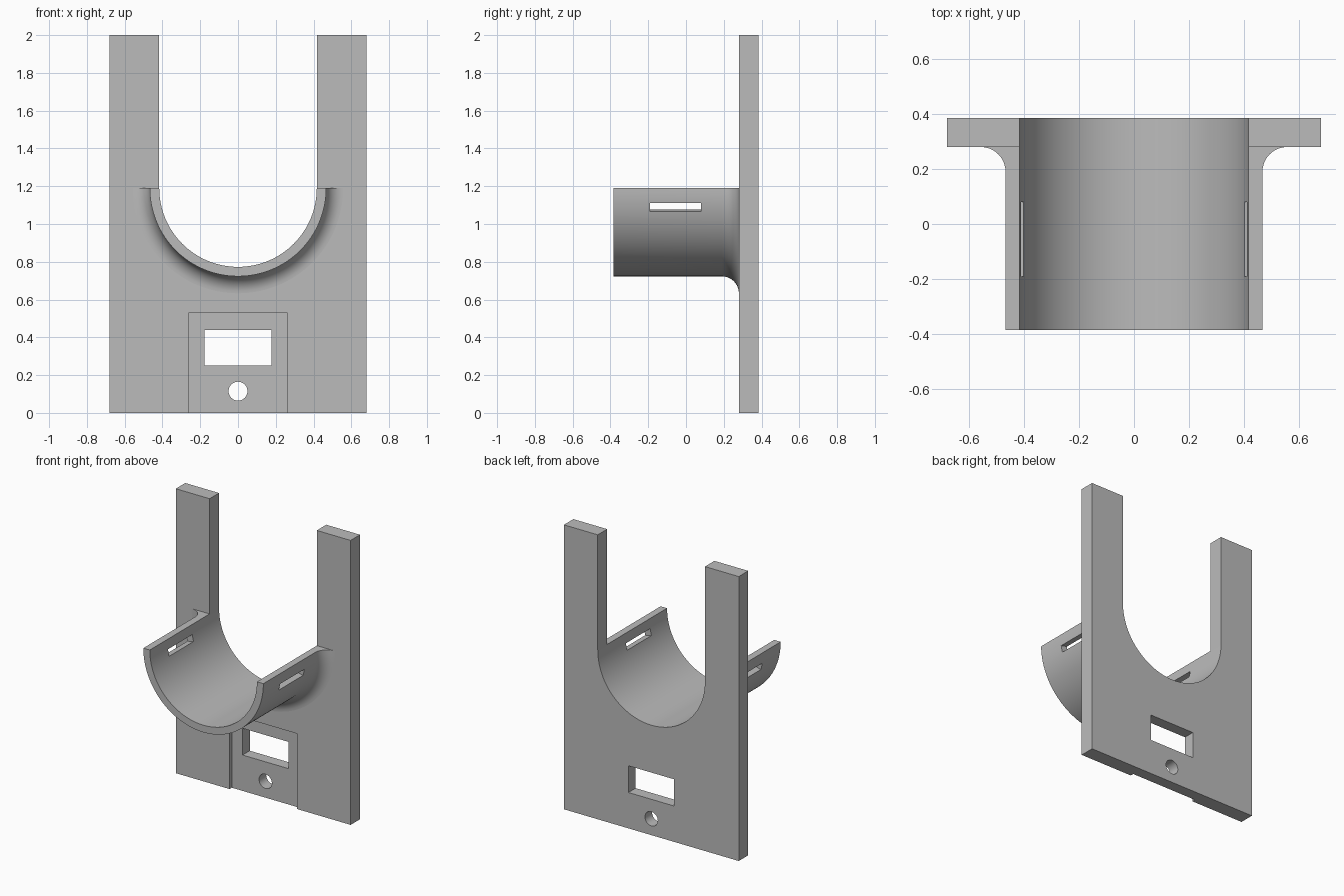
import bpy, bmesh
from math import sin, cos, pi
from mathutils import Matrix

cube = bpy.data.objects.get("Cube")
if cube:
    bpy.data.objects.remove(cube, do_unlink=True)

HALF_W, TOP = 0.68, 2.0              # plate
FRONT, BACK = 0.28, 0.385
R_IN, R_OUT, AXIS_Z = 0.417, 0.467, 1.19   # cradle
FILLET = 0.09
SEG = 64

grey = bpy.data.materials.new("plain grey")
grey.use_nodes = True
grey.diffuse_color = (0.5, 0.5, 0.5, 1)
grey.node_tree.nodes["Principled BSDF"].inputs["Base Color"].default_value = (0.5, 0.5, 0.5, 1)


def finish(name, bm):
    """Turn a bmesh into a linked object with consistent normals."""
    bmesh.ops.recalc_face_normals(bm, faces=bm.faces)
    mesh = bpy.data.meshes.new(name)
    bm.to_mesh(mesh)
    bm.free()
    mesh.materials.append(grey)
    ob = bpy.data.objects.new(name, mesh)
    bpy.context.collection.objects.link(ob)
    return ob


def box(name, size, centre, tilt=0):
    bm = bmesh.new()
    matrix = (Matrix.Translation(centre) @ Matrix.Rotation(tilt, 4, 'Y')
              @ Matrix.Diagonal((*size, 1)))
    bmesh.ops.create_cube(bm, size=1, matrix=matrix)
    return finish(name, bm)


def rod(name, radius, depth, centre):
    bm = bmesh.new()
    matrix = Matrix.Translation(centre) @ Matrix.Rotation(pi / 2, 4, 'X')
    bmesh.ops.create_cone(bm, cap_ends=True, segments=32, radius1=radius,
                          radius2=radius, depth=depth, matrix=matrix)
    return finish(name, bm)


def activate(ob):
    bpy.ops.object.select_all(action='DESELECT')
    ob.select_set(True)
    bpy.context.view_layer.objects.active = ob


def cut(ob, cutters):
    activate(ob)
    for cutter in cutters:
        cutter.hide_render = True
        mod = ob.modifiers.new("cut", 'BOOLEAN')
        mod.operation, mod.solver, mod.object = 'DIFFERENCE', 'EXACT', cutter
        bpy.ops.object.modifier_apply(modifier=mod.name)
        bpy.data.objects.remove(cutter, do_unlink=True)


# Back plate: outline with a U-shaped opening, extruded
outline = [(-HALF_W, TOP), (-HALF_W, 0), (HALF_W, 0), (HALF_W, TOP), (R_IN, TOP)]
outline += [(R_IN * cos(pi * i / SEG), AXIS_Z - R_IN * sin(pi * i / SEG))
            for i in range(SEG + 1)]
outline.append((-R_IN, TOP))
bm = bmesh.new()
face = bm.faces.new([bm.verts.new((x, FRONT, z)) for x, z in outline])
ext = bmesh.ops.extrude_face_region(bm, geom=[face], use_keep_orig=True)
bmesh.ops.translate(bm, vec=(0, BACK - FRONT, 0),
                    verts=[g for g in ext["geom"] if isinstance(g, bmesh.types.BMVert)])
plate = finish("back_plate", bm)

# Shallow front recess, rectangular window and round hole
cut(plate, [
    box("recess_cutter", (0.524, 0.05, 0.63), (0, FRONT, 0.215)),
    box("window_cutter", (0.356, 0.4, 0.188), (0, 0.33, 0.346)),
    rod("hole_cutter", 0.05, 0.4, (0, 0.33, 0.115)),
])

# Half-round cradle: wall section with a fillet at the plate, swept half a turn
section = [(R_OUT, -BACK), (R_IN, -BACK), (R_IN, FRONT)]
section += [(R_OUT + FILLET * (1 - sin(pi / 2 * i / 10)),
             FRONT - FILLET * (1 - cos(pi / 2 * i / 10))) for i in range(11)]
bm = bmesh.new()
rings = []
for i in range(SEG + 1):
    a = pi * i / SEG
    rings.append([bm.verts.new((r * cos(a), y, AXIS_Z - r * sin(a))) for r, y in section])
n = len(section)
for a, b in zip(rings, rings[1:]):
    for j in range(n):
        k = (j + 1) % n
        bm.faces.new((a[j], a[k], b[k], b[j]))
bm.faces.new(rings[0])
bm.faces.new(rings[-1])
cradle = finish("cradle", bm)

# Strap slots, cut radially through both sides
tilt, mid = 0.219, (R_IN + R_OUT) / 2
cut(cradle, [box("slot_cutter", (0.15, 0.27, 0.047),
                 (s * mid * cos(tilt), -0.055, AXIS_Z - mid * sin(tilt)), s * tilt)
             for s in (-1, 1)])

# Smooth curves, crisp edges
for ob in (plate, cradle):
    activate(ob)
    bpy.ops.object.shade_smooth_by_angle(angle=pi / 6)
